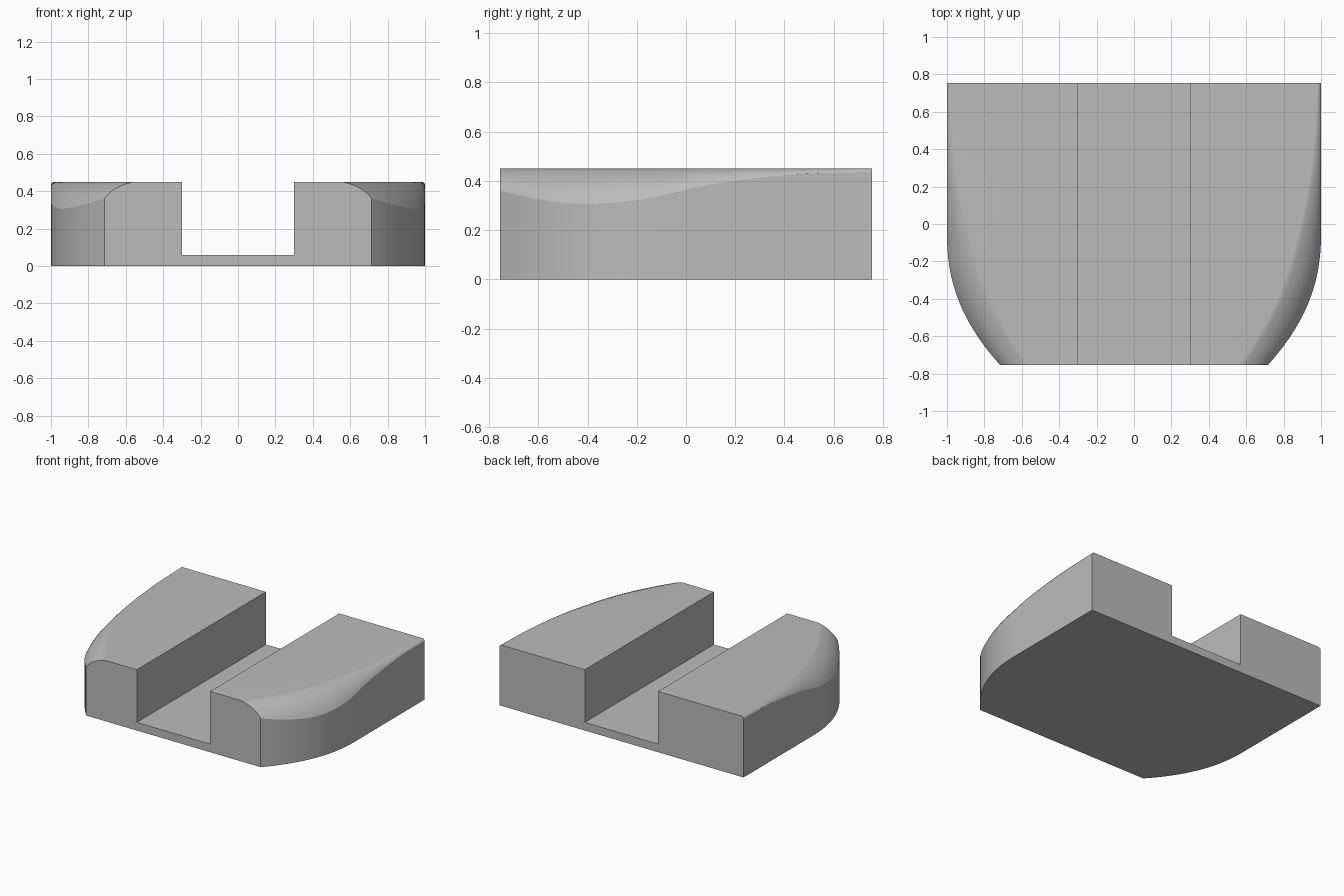
import bpy
import bmesh
import math

cube = bpy.data.objects.get("Cube")
if cube:
    bpy.data.objects.remove(cube, do_unlink=True)

HALF_LEN, TOP, GROOVE, FLOOR = 0.755, 0.45, 0.3, 0.06
STATIONS, ARC = 32, 8

# Guide curves along the length: (y, value)
CREST = [(-0.755, 0.56), (-0.6, 0.66), (-0.42, 0.755), (-0.2, 0.835),
         (0.12, 0.918), (0.42, 0.963), (0.755, 0.985)]
SHOULDER = [(-0.755, 0.36), (-0.6, 0.326), (-0.4, 0.306), (-0.15, 0.33),
            (0.08, 0.382), (0.42, 0.425), (0.755, 0.437)]


def guide(points, y):
    """Smooth interpolation through guide points."""
    n = len(points)
    i = 0
    while i < n - 2 and y > points[i + 1][0]:
        i += 1

    def slope(k):
        a, b = points[max(k - 1, 0)], points[min(k + 1, n - 1)]
        return (b[1] - a[1]) / (b[0] - a[0])

    (y0, v0), (y1, v1) = points[i], points[i + 1]
    d = y1 - y0
    t = (y - y0) / d
    s = t * t * (3 - 2 * t)
    return (v0 * (1 - s) + v1 * s + d * t * (1 - t) ** 2 * slope(i)
            - d * t * t * (1 - t) * slope(i + 1))


def outline(y):
    """Half width of the plan, tapering toward the front."""
    t = max(0.0, (-0.05 - y) / 0.705)
    return 1 - 0.285 * t ** 2.25


def section(y):
    """Half cross-section from the centre line round to the groove floor."""
    side, crest, shoulder = outline(y), guide(CREST, y), guide(SHOULDER, y)
    # Control point pulled toward the outer top corner gives a soft bulge
    cx = (side + crest) / 2 + 0.22 * (side - crest)
    cz = (TOP + shoulder) / 2 + 0.22 * (TOP - shoulder)
    pts = [(0, 0), (side, 0)]
    for k in range(ARC + 1):
        t = k / ARC
        a, b, c = (1 - t) ** 2, 2 * t * (1 - t), t * t
        pts.append((a * side + b * cx + c * crest,
                    a * shoulder + b * cz + c * TOP))
    return pts + [(GROOVE, TOP), (GROOVE, FLOOR), (0, FLOOR)]


# Loft one half of the block
bm = bmesh.new()
rings = []
for i in range(STATIONS + 1):
    y = -HALF_LEN + 2 * HALF_LEN * i / STATIONS
    rings.append([bm.verts.new((x, y, z)) for x, z in section(y)])
for r, s in zip(rings, rings[1:]):
    for k in range(len(r) - 1):
        bm.faces.new((r[k], s[k], s[k + 1], r[k + 1]))
bm.faces.new(rings[0])
bm.faces.new(list(reversed(rings[-1])))
bmesh.ops.recalc_face_normals(bm, faces=bm.faces)
# The open centre plane can confuse the solver, so check the underside
under = min(bm.faces, key=lambda f: f.calc_center_median().z)
if under.normal.z > 0:
    bmesh.ops.reverse_faces(bm, faces=bm.faces)

mesh = bpy.data.meshes.new("grooved_block")
bm.to_mesh(mesh)
bm.free()
block = bpy.data.objects.new("grooved_block", mesh)
bpy.context.collection.objects.link(block)

# Plain grey finish
grey = bpy.data.materials.new("plain_grey")
grey.use_nodes = True
colour = (0.5, 0.5, 0.5, 1)
grey.diffuse_color = colour
grey.node_tree.nodes["Principled BSDF"].inputs["Base Color"].default_value = colour
mesh.materials.append(grey)

# Smooth flanks, sharp edges, mirrored to the other side
for o in bpy.context.selected_objects:
    o.select_set(False)
block.select_set(True)
bpy.context.view_layer.objects.active = block
bpy.ops.object.shade_smooth_by_angle(angle=math.radians(25))
mirror = block.modifiers.new("mirror", 'MIRROR')
mirror.use_clip = True
weighted = block.modifiers.new("weighted_normals", 'WEIGHTED_NORMAL')
weighted.keep_sharp = True
